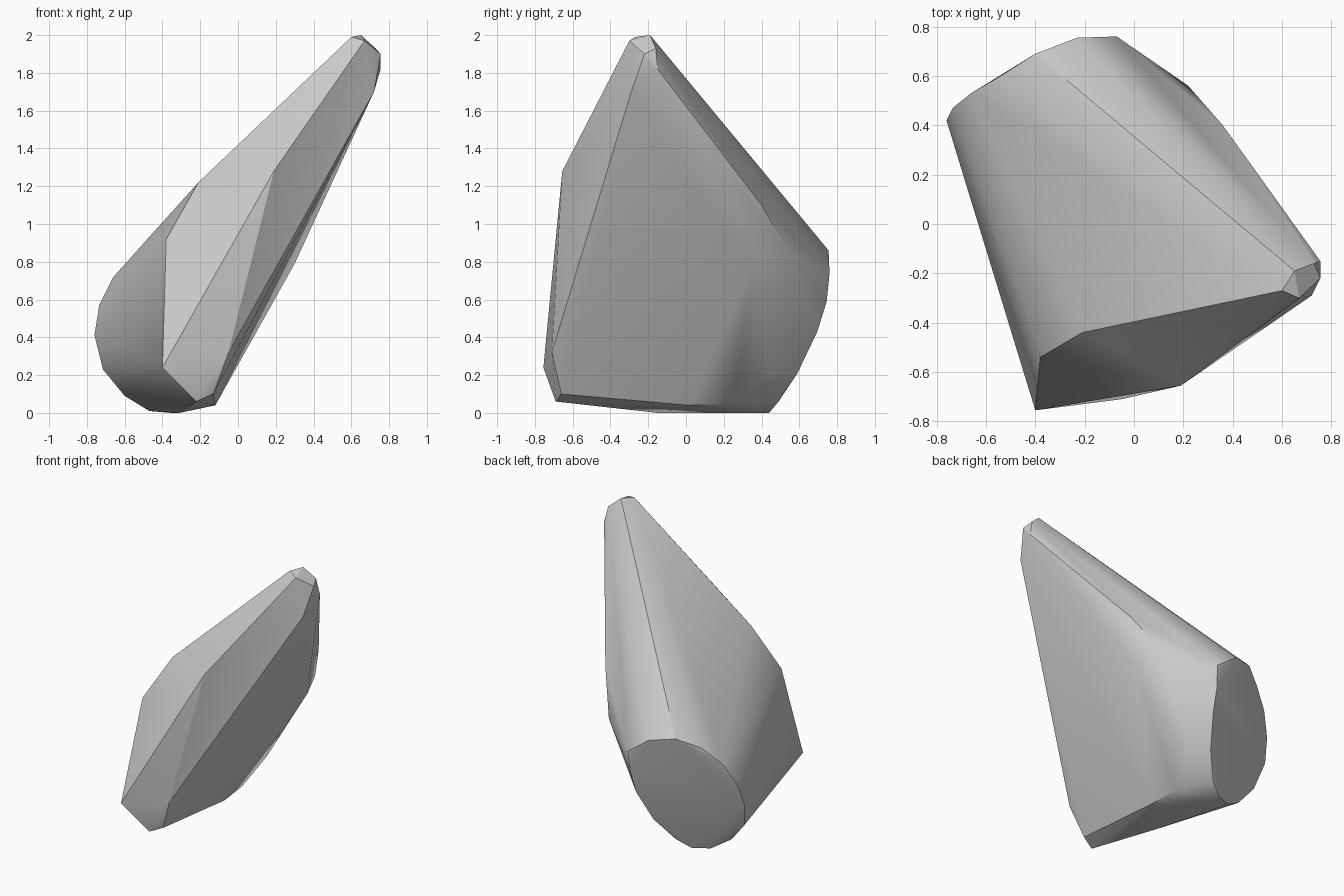
import bpy
import bmesh
import math

if "Cube" in bpy.data.objects:
    bpy.data.objects.remove(bpy.data.objects["Cube"], do_unlink=True)

# Rim of the flat end face
end_rim = [(-.76, .42, .41), (-.735, .47, .57), (-.66, .53, .72), (-.54, .6, .83),
           (-.4, .69, .89), (-.23, .755, .86), (-.07, .76, .74), (-.08, .745, .59),
           (-.09, .695, .43), (-.155, .59, .21), (-.26, .49, .06), (-.355, .44, 0),
           (-.47, .39, .01), (-.6, .34, .09), (-.715, .36, .23)]
# Small blunt tip
tip = [(.6, -.27, 1.99), (.65, -.19, 2), (.67, -.3, 1.97), (.73, -.16, 1.93),
       (.755, -.22, 1.9), (.755, -.15, 1.82), (.72, -.29, 1.7)]
# Front nose and upper front edge
front = [(-.4, -.755, .24), (-.38, -.54, .92), (-.21, -.44, 1.22), (.19, -.655, 1.28),
         (-.05, -.71, .32), (-.13, -.66, .1), (-.22, -.69, .06)]
# Back ridge and underside
back = [(.36, .4, 1.1), (.22, .56, .82), (.3, .36, .79),
        (-.085, .445, .2), (-.14, .25, .05), (-.12, .02, .04), (-.31, -.15, 0)]

# Convex shell around all corner points
bm = bmesh.new()
for p in end_rim + tip + front + back:
    bm.verts.new(p)
hull = bmesh.ops.convex_hull(bm, input=bm.verts[:])
loose = [v for v in bm.verts if not v.link_faces]
bmesh.ops.delete(bm, geom=loose, context='VERTS')
# Merge nearly flat triangles, such as those of the end face
bmesh.ops.dissolve_limit(bm, angle_limit=math.radians(3),
                         verts=bm.verts[:], edges=bm.edges[:])
bmesh.ops.recalc_face_normals(bm, faces=bm.faces[:])
mesh = bpy.data.meshes.new("convex_shell")
bm.to_mesh(mesh)
bm.free()

shell = bpy.data.objects.new("convex_shell", mesh)
bpy.context.collection.objects.link(shell)

# Single grey surface
grey = bpy.data.materials.new("grey")
grey.use_nodes = True
colour = (.6, .6, .6, 1)
grey.diffuse_color = colour
grey.node_tree.nodes["Principled BSDF"].inputs["Base Color"].default_value = colour
mesh.materials.append(grey)

# Smooth shading with crisp main edges
bpy.ops.object.select_all(action='DESELECT')
shell.select_set(True)
bpy.context.view_layer.objects.active = shell
bpy.ops.object.shade_smooth_by_angle(angle=math.radians(30))
